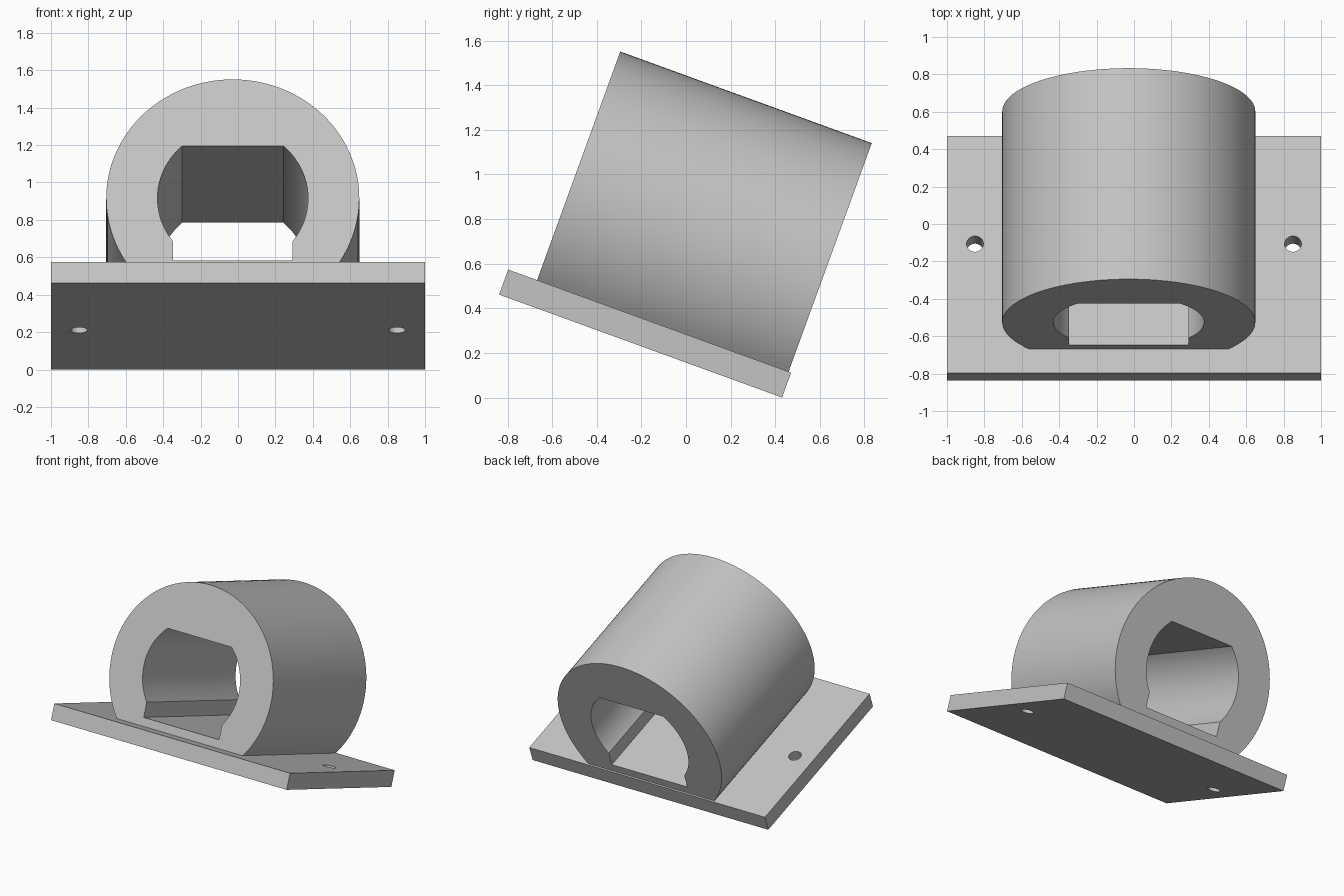
import bpy, bmesh, math
from mathutils import Matrix, Vector

cube = bpy.data.objects.get("Cube")
if cube:
    bpy.data.objects.remove(cube, do_unlink=True)

# Single grey material
grey = bpy.data.materials.new("light_grey")
grey.use_nodes = True
colour = (0.55, 0.55, 0.55, 1)
grey.diffuse_color = colour
grey.node_tree.nodes["Principled BSDF"].inputs["Base Color"].default_value = colour

# Frame of the tilted plate: origin at its lower front edge
TILT = math.radians(20)
LENGTH, THICK = 1.35, 0.119
ACROSS = Vector((1, 0, 0))
BACK = Vector((0, math.cos(TILT), -math.sin(TILT)))
UP = Vector((0, math.sin(TILT), math.cos(TILT)))
ORIGIN = Vector((0, -0.838, LENGTH * math.sin(TILT)))


def arc(cx, cy, r, start, end, steps):
    """Points on an arc, both ends included."""
    angles = [start + (end - start) * i / steps for i in range(steps + 1)]
    return [(cx + r * math.cos(a), cy + r * math.sin(a)) for a in angles]


def extrude_profile(name, loops, depth, origin, x_axis, y_axis):
    """Fill an outline with holes and extrude it along its normal."""
    bm = bmesh.new()
    for loop in loops:
        verts = [bm.verts.new((x, y, 0)) for x, y in loop]
        for i, v in enumerate(verts):
            bm.edges.new((v, verts[i - 1]))
    bmesh.ops.triangle_fill(bm, use_beauty=True, edges=bm.edges[:], normal=(0, 0, 1))
    grown = bmesh.ops.extrude_face_region(bm, geom=bm.faces[:], use_keep_orig=True)
    moved = [g for g in grown["geom"] if isinstance(g, bmesh.types.BMVert)]
    bmesh.ops.translate(bm, vec=(0, 0, depth), verts=moved)
    normal = x_axis.cross(y_axis)
    frame = Matrix((x_axis, y_axis, normal)).transposed().to_4x4()
    bm.transform(Matrix.Translation(origin) @ frame)
    bmesh.ops.recalc_face_normals(bm, faces=bm.faces[:])
    mesh = bpy.data.meshes.new(name)
    bm.to_mesh(mesh)
    bm.free()
    mesh.materials.append(grey)
    obj = bpy.data.objects.new(name, mesh)
    bpy.context.collection.objects.link(obj)
    bpy.ops.object.select_all(action='DESELECT')
    obj.select_set(True)
    bpy.context.view_layer.objects.active = obj
    bpy.ops.object.shade_smooth_by_angle(angle=math.radians(25))
    return obj


# Mounting plate with two screw holes
outline = [(-1, 0), (1, 0), (1, LENGTH), (-1, LENGTH)]
screw_holes = [arc(x, 0.735, 0.045, 0, math.tau, 32)[:-1] for x in (-0.85, 0.85)]
extrude_profile("mounting_plate", [outline] + screw_holes, THICK, ORIGIN, ACROSS, BACK)

# Barrel: round outside cut flat where it sits on the plate
CX, CY, R = -0.028, 0.533, 0.6765
foot = math.asin((CY - THICK) / R)
barrel = arc(CX, CY, R, -foot, math.pi + foot, 96)

# Opening: round sides, flat top, straight slot at the bottom
r, slot_half, slot_floor, flat_top = 0.4025, 0.32, 0.18, 0.298
low, high = -math.acos(slot_half / r), math.asin(flat_top / r)
right_side = arc(CX, CY, r, low, high, 28)
left_side = arc(CX, CY, r, math.pi - high, math.pi - low, 28)
slot = [(CX - slot_half, slot_floor), (CX + slot_half, slot_floor)]
opening = right_side + left_side + slot

extrude_profile("barrel", [barrel, opening], 1.2, ORIGIN + BACK * 1.338, ACROSS, UP)
